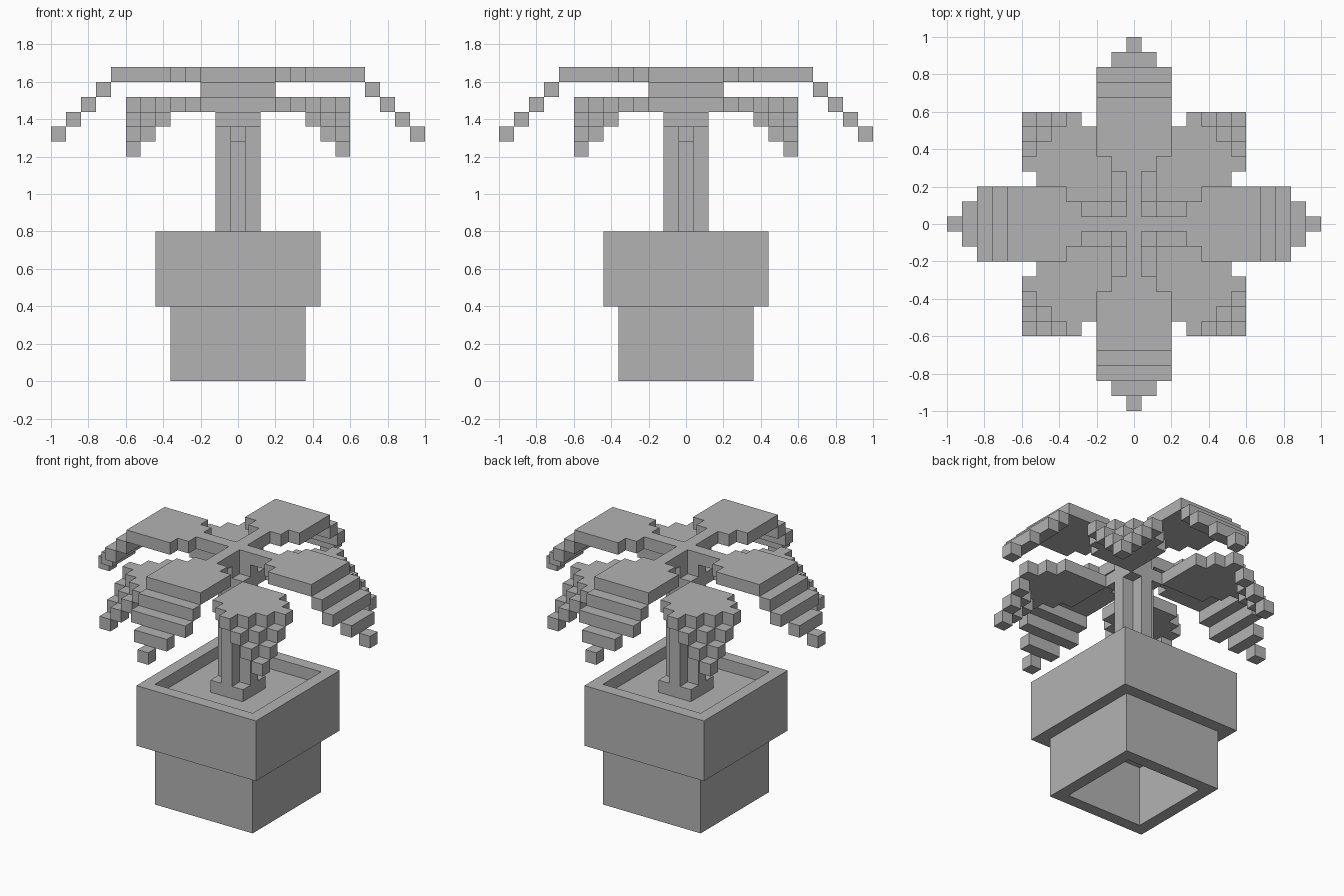
import bpy
import bmesh
from math import pi
from mathutils import Matrix, Vector

cube = bpy.data.objects.get("Cube")
if cube:
    bpy.data.objects.remove(cube, do_unlink=True)

U = 0.08  # edge of one block

grey = bpy.data.materials.new("plain_grey")
grey.use_nodes = True
grey.diffuse_color = (0.45, 0.45, 0.45, 1)
grey.node_tree.nodes["Principled BSDF"].inputs["Base Color"].default_value = grey.diffuse_color


def finish(name, bm):
    """Turn a bmesh into a flat-shaded grey object."""
    bmesh.ops.remove_doubles(bm, verts=bm.verts, dist=U / 100)
    bmesh.ops.recalc_face_normals(bm, faces=bm.faces)
    mesh = bpy.data.meshes.new(name)
    bm.to_mesh(mesh)
    bm.free()
    mesh.materials.append(grey)
    obj = bpy.data.objects.new(name, mesh)
    bpy.context.collection.objects.link(obj)
    return obj


def box(bm, half_x, half_y, bottom, top):
    size = Matrix.Diagonal((2 * half_x, 2 * half_y, top - bottom, 1))
    place = Matrix.Translation((0, 0, (bottom + top) / 2))
    bmesh.ops.create_cube(bm, size=1, matrix=place @ size)


def blocks(name, cells, turn):
    """Block cluster: cells are (x, y) steps from the centre plus the bottom height."""
    bm = bmesh.new()
    cells = {(x, y, round(z / U)) for x, y, z in cells}
    axes = [Vector(a) for a in ((1, 0, 0), (0, 1, 0), (0, 0, 1))]
    for cell in cells:
        centre = Vector(cell) + axes[2] / 2
        for i in range(3):
            for sign in (-1, 1):
                out = axes[i] * sign
                if tuple(int(c) for c in Vector(cell) + out) in cells:
                    continue
                a, b = axes[i - 1] / 2, axes[i - 2] / 2
                corners = (a + b, a - b, -a - b, b - a)
                bm.faces.new([bm.verts.new((centre + out / 2 + c) * U) for c in corners])
    bm.transform(Matrix.Rotation(turn * pi / 2, 4, "Z"))
    return finish(name, bm)


# Pot: hollow square body with a wider rim
profile = [(0.28, 0), (0.36, 0), (0.36, 0.4), (0.44, 0.4),
           (0.44, 0.8), (0.36, 0.8), (0.36, 0.4), (0.28, 0.4)]
bm = bmesh.new()
rings = [[bm.verts.new((r * sx, r * sy, z)) for sx, sy in ((1, 1), (-1, 1), (-1, -1), (1, -1))]
         for r, z in profile]
for k, upper in enumerate(rings):
    lower = rings[k - 1]
    for i in range(4):
        bm.faces.new((lower[i - 1], lower[i], upper[i], upper[i - 1]))
finish("pot", bm)

# Soil
bm = bmesh.new()
box(bm, 0.36, 0.36, 0.4, 0.72)
finish("soil", bm)

# Trunk: square foot with a cross-shaped stem
bm = bmesh.new()
box(bm, 1.5 * U, 1.5 * U, 0.72, 0.8)
finish("trunk_foot", bm)
heights = [0.8 + U * k for k in range(10)]
arms = ((0, 0), (1, 0), (-1, 0), (0, 1), (0, -1))
blocks("trunk", [(x, y, z) for z in heights for x, y in arms] + [(0, 0, 1.6)], 0)

# Upper leaf: thin stalk, broad blade, then a tip stepping down
half_width = [0, 0, 0, 1, 2, 2, 2, 2, 2, 2, 1, 0]
upper_leaf = [(x, y, 1.6 - U * max(0, x - 8))
              for x, w in enumerate(half_width, start=1) for y in range(-w, w + 1)]

# Lower leaf: diagonal blade whose outer corner steps down
lower_leaf = [(1, 1, 1.44)]
lower_leaf += [(x, y, 1.44 - U * max(0, x + y - 11))
               for x in range(2, 8) for y in range(2, 8) if abs(x - y) <= 3]

sides = ("left", "back", "right", "front")
corners = ("back_left", "back_right", "front_right", "front_left")
for turn in range(4):
    blocks("upper_leaf_" + sides[turn], upper_leaf, turn)
    blocks("lower_leaf_" + corners[turn], lower_leaf, turn)
